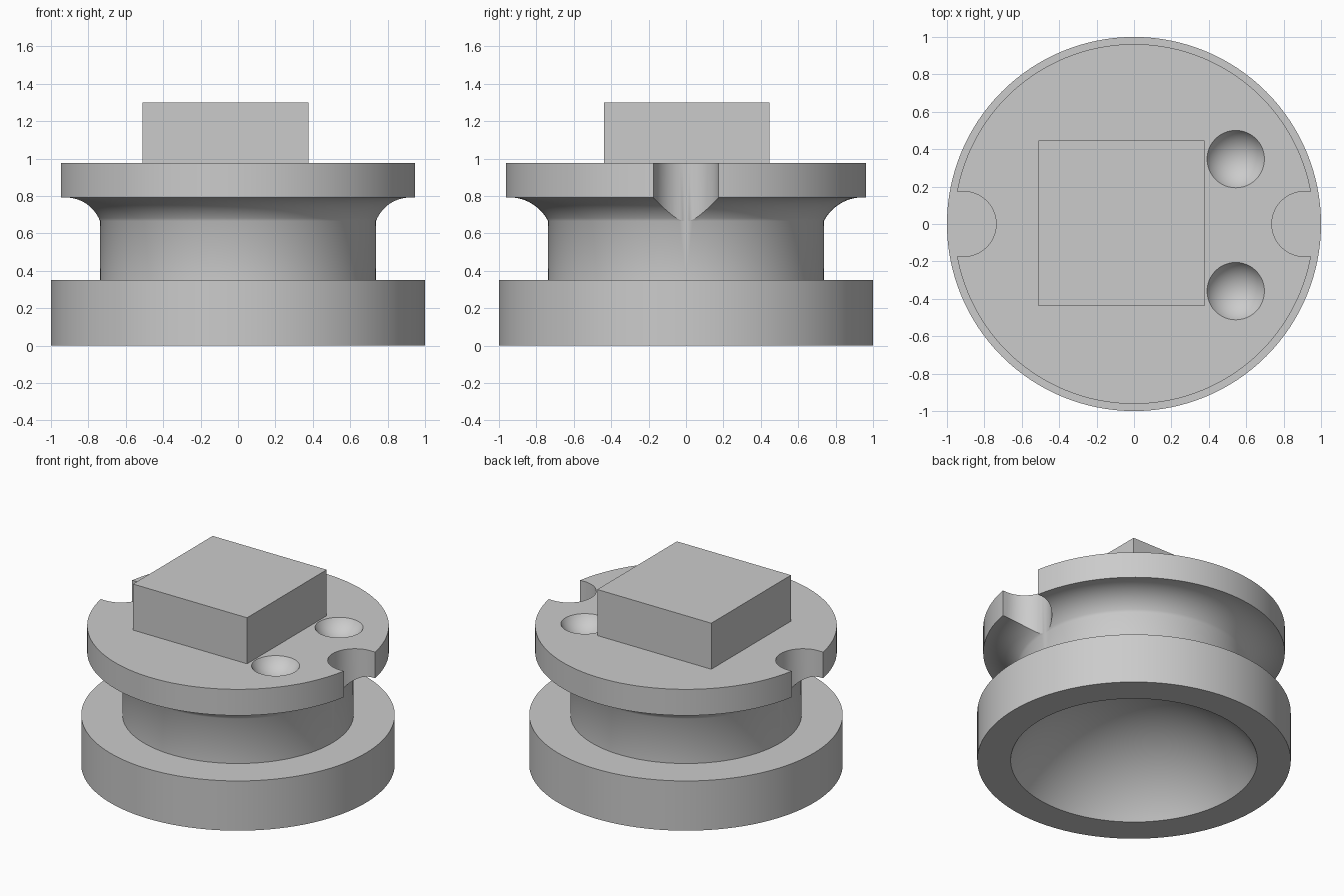
import bpy, bmesh
from math import sin, cos, pi, radians
from mathutils import Matrix

default = bpy.data.objects.get("Cube")
if default:
    bpy.data.objects.remove(default, do_unlink=True)

grey = bpy.data.materials.new("plain grey")
grey.use_nodes = True
colour = (0.6, 0.6, 0.6, 1)
grey.diffuse_color = colour
grey.node_tree.nodes["Principled BSDF"].inputs["Base Color"].default_value = colour


def make_object(name, bm):
    bmesh.ops.recalc_face_normals(bm, faces=bm.faces)
    mesh = bpy.data.meshes.new(name)
    bm.to_mesh(mesh)
    bm.free()
    mesh.materials.append(grey)
    obj = bpy.data.objects.new(name, mesh)
    bpy.context.collection.objects.link(obj)
    return obj


def select(obj):
    bpy.ops.object.select_all(action='DESELECT')
    obj.select_set(True)
    bpy.context.view_layer.objects.active = obj


def lathe(name, profile, steps=128):
    bm = bmesh.new()
    verts = [bm.verts.new((r, 0, z)) for r, z in profile]
    edges = [bm.edges.new(pair) for pair in zip(verts, verts[1:])]
    bmesh.ops.spin(bm, geom=verts + edges, cent=(0, 0, 0), axis=(0, 0, 1),
                   angle=2 * pi, steps=steps, use_duplicate=False)
    bmesh.ops.remove_doubles(bm, verts=bm.verts, dist=1e-4)
    return make_object(name, bm)


def arc(cx, cz, radius, start, end, count):
    angles = [radians(start + (end - start) * i / count) for i in range(count + 1)]
    return [(cx + radius * cos(a), cz + radius * sin(a)) for a in angles]


def box(name, centre, size):
    bm = bmesh.new()
    bmesh.ops.create_cube(bm, size=1, matrix=Matrix.Translation(centre) @ Matrix.Diagonal((*size, 1)))
    return make_object(name, bm)


# Turned body: domed hollow, wide base, neck, concave flare and flange
neck, flange, top = 0.737, 0.962, 0.977
mouth, dome_angle = 0.787, 60
dome = mouth / sin(radians(dome_angle))
dome_centre = -dome * cos(radians(dome_angle))
hollow = arc(0, dome_centre, dome, 90, 90 - dome_angle, 32)
hollow[0] = (0, dome_centre + dome)
flare = arc(0.945, 0.56, 0.233, 153, 90, 14)
body = lathe("spool_body", hollow + [(1, 0), (1, 0.35), (neck, 0.35)]
             + flare + [(flange, 0.793), (flange, top), (0, top)])

# Cutters: one rounded slot on each side, two shallow ball pockets in the top
cutters = []
for side in (-1, 1):
    # slot outline is a half circle with straight sides running outward
    outline = arc(0.911, 0, 0.174, 90, 270, 32) + [(1.2, -0.174), (1.2, 0.174)]
    bm = bmesh.new()
    face = bm.faces.new([bm.verts.new((side * x, y, 0.5)) for x, y in outline])
    new = bmesh.ops.extrude_face_region(bm, geom=[face])["geom"]
    raised = [v for v in new if isinstance(v, bmesh.types.BMVert)]
    bmesh.ops.translate(bm, verts=raised, vec=(0, 0, 0.7))
    cutters.append(make_object("slot_cutter", bm))

    bm = bmesh.new()
    bmesh.ops.create_uvsphere(bm, u_segments=48, v_segments=32, radius=0.175,
                              matrix=Matrix.Translation((0.544, side * 0.353 - 0.006, top + 0.084)))
    cutters.append(make_object("pocket_cutter", bm))

select(body)
for cutter in cutters:
    cut = body.modifiers.new("cut", 'BOOLEAN')
    cut.operation = 'DIFFERENCE'
    cut.solver = 'EXACT'
    cut.object = cutter
    bpy.ops.object.modifier_apply(modifier=cut.name)
    bpy.data.objects.remove(cutter, do_unlink=True)
bpy.ops.object.shade_smooth_by_angle(angle=radians(30))

# Square block on the flange, set slightly off centre
box("square_block", (-0.066, 0.004, 1.136), (0.888, 0.886, 0.33))
